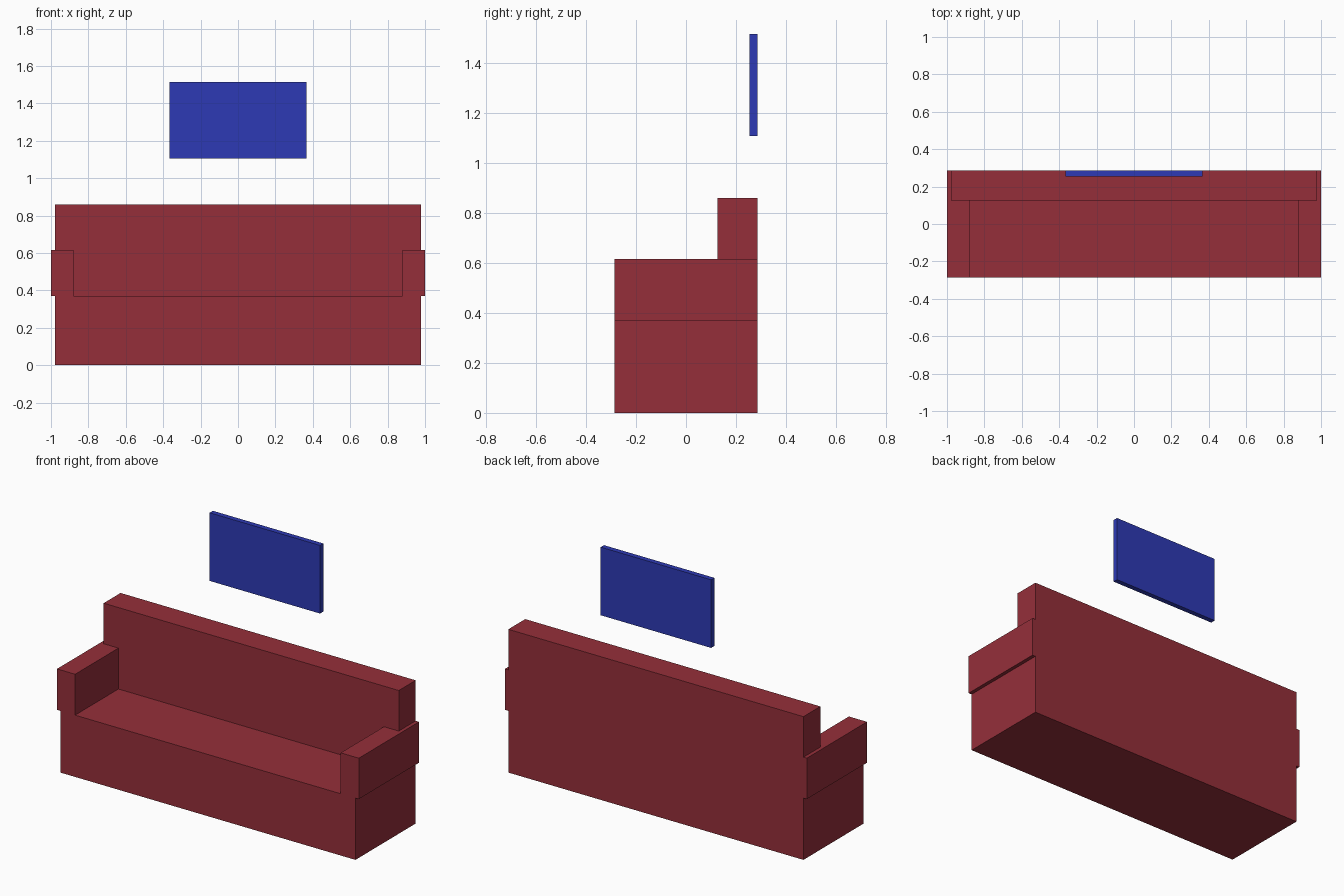
import bpy, bmesh, math

if "Cube" in bpy.data.objects:
    bpy.data.objects.remove(bpy.data.objects["Cube"])


def material(name, color):
    m = bpy.data.materials.new(name)
    m.diffuse_color = color
    m.use_nodes = True
    m.node_tree.nodes["Principled BSDF"].inputs["Base Color"].default_value = m.diffuse_color
    return m


def prism(name, outline, y0, y1, mat):
    """Extrude an x/z outline from y0 to y1."""
    bm = bmesh.new()
    face = bm.faces.new([bm.verts.new((x, y0, z)) for x, z in outline])
    ext = bmesh.ops.extrude_face_region(bm, geom=[face])
    moved = [v for v in ext["geom"] if isinstance(v, bmesh.types.BMVert)]
    bmesh.ops.translate(bm, vec=(0, y1 - y0, 0), verts=moved)
    bmesh.ops.recalc_face_normals(bm, faces=bm.faces)
    mesh = bpy.data.meshes.new(name)
    bm.to_mesh(mesh)
    bm.free()
    mesh.materials.append(mat)
    obj = bpy.data.objects.new(name, mesh)
    bpy.context.collection.objects.link(obj)
    return obj


def mirrored(half):
    """Complete a right-hand half outline across x = 0."""
    return half + [(-x, z) for x, z in reversed(half)]


red = material("red_fabric", (0.30, 0.028, 0.042, 1))
blue = material("blue_panel", (0.027, 0.042, 0.46, 1))

DEPTH = 0.285
SEAT_Z = 0.37

# Seat base with the two overhanging armrests
sofa = prism("sofa", mirrored([(0.978, 0), (0.978, SEAT_Z), (1.0, SEAT_Z),
                               (1.0, 0.615), (0.88, 0.615), (0.88, SEAT_Z)]),
             -DEPTH, DEPTH, red)

# Backrest, joined to the seat as one solid
back = prism("backrest", mirrored([(0.978, 0), (0.978, 0.858)]), 0.125, DEPTH, red)
union = sofa.modifiers.new("join_backrest", 'BOOLEAN')
union.operation = 'UNION'
union.solver = 'EXACT'
union.object = back
bpy.context.view_layer.objects.active = sofa
sofa.select_set(True)
bpy.ops.object.modifier_apply(modifier=union.name)
bpy.data.objects.remove(back)

# Clean up coplanar edges left by the join
bm = bmesh.new()
bm.from_mesh(sofa.data)
bmesh.ops.remove_doubles(bm, verts=bm.verts, dist=1e-4)
bmesh.ops.dissolve_limit(bm, angle_limit=math.radians(1), verts=bm.verts, edges=bm.edges)
bm.to_mesh(sofa.data)
bm.free()

# Picture hanging above the sofa
prism("wall_picture", mirrored([(0.366, 1.106), (0.366, 1.514)]), 0.254, DEPTH, blue)
